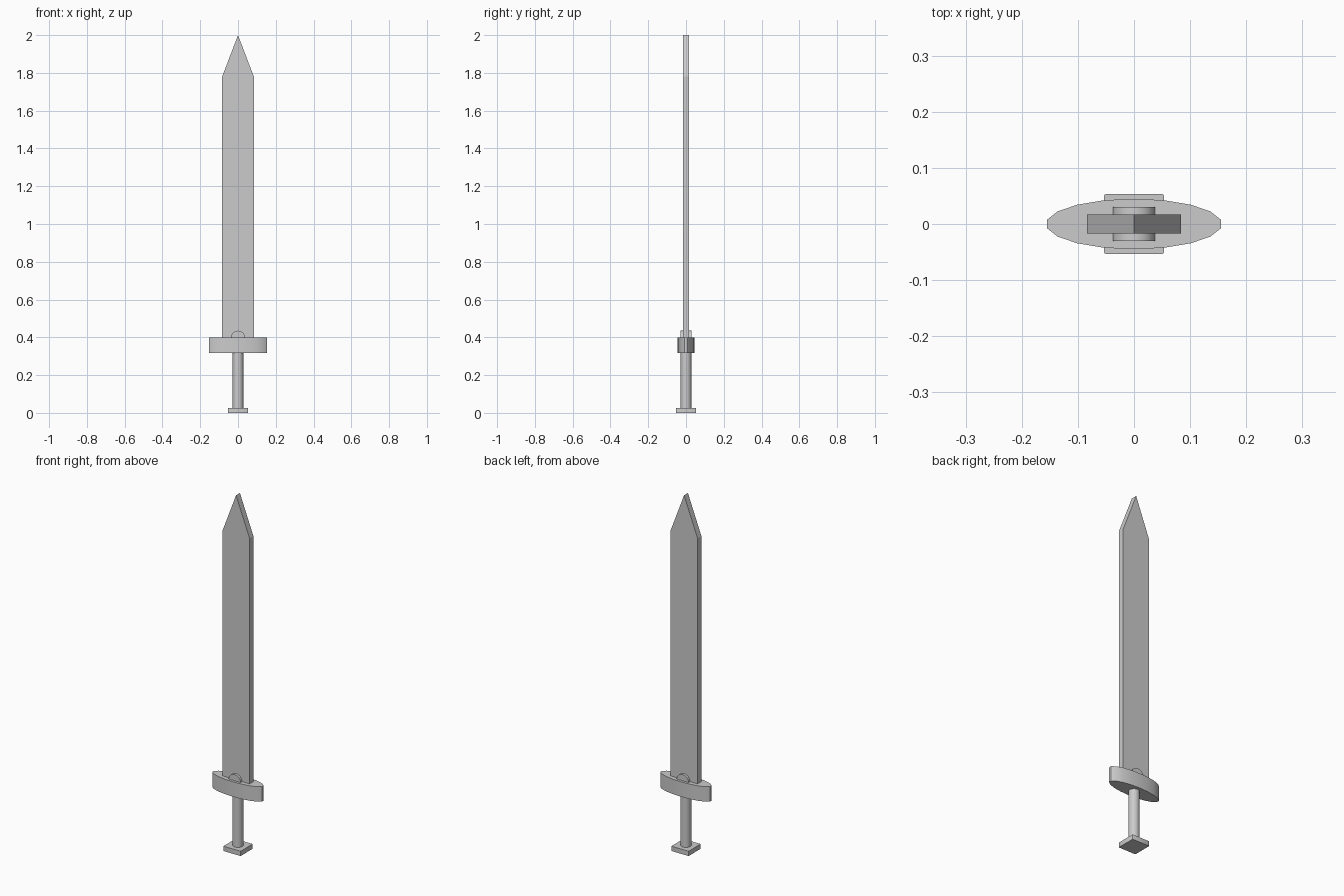
import bpy, bmesh
from math import cos, sin, radians, pi
from mathutils import Matrix

if "Cube" in bpy.data.objects:
    bpy.data.objects.remove(bpy.data.objects["Cube"])


def finish(name, bm, smooth=False):
    bmesh.ops.recalc_face_normals(bm, faces=bm.faces)
    me = bpy.data.meshes.new(name)
    bm.to_mesh(me)
    bm.free()
    ob = bpy.data.objects.new(name, me)
    bpy.context.collection.objects.link(ob)
    if smooth:
        bpy.ops.object.select_all(action='DESELECT')
        ob.select_set(True)
        bpy.context.view_layer.objects.active = ob
        bpy.ops.object.shade_smooth_by_angle(angle=radians(40))
    return ob


def prism(name, outline, direction, smooth=False):
    """Extrude a closed 3D outline along a direction."""
    bm = bmesh.new()
    face = bm.faces.new([bm.verts.new(p) for p in outline])
    out = bmesh.ops.extrude_face_region(bm, geom=[face], use_keep_orig=True)
    verts = [g for g in out["geom"] if isinstance(g, bmesh.types.BMVert)]
    bmesh.ops.translate(bm, verts=verts, vec=direction)
    return finish(name, bm, smooth)


def cylinder(name, radius, depth, matrix, sides=32):
    bm = bmesh.new()
    bmesh.ops.create_cone(bm, cap_ends=True, segments=sides, radius1=radius,
                          radius2=radius, depth=depth, matrix=matrix)
    return finish(name, bm, True)


# Flat blade with a pointed tip
W, T = 0.084, 0.017
profile = [(-W, 0.39), (W, 0.39), (W, 1.78), (0, 2.0), (-W, 1.78)]
prism("blade", [(x, -T, z) for x, z in profile], (0, 2 * T, 0))

# Oval crossguard
angles = [radians(10 + 20 * i) for i in range(18)]
prism("crossguard", [(0.157 * cos(a), 0.045 * sin(a), 0.316) for a in angles],
      (0, 0, 0.084), True)

# Round boss across the blade root
cylinder("boss", 0.038, 0.06,
         Matrix.Translation((0, 0, 0.397)) @ Matrix.Rotation(pi / 2, 4, 'X'))

# Grip
cylinder("grip", 0.028, 0.32, Matrix.Translation((0, 0, 0.17)))

# Square pommel with slightly rounded upright corners
bm = bmesh.new()
bmesh.ops.create_cube(bm, size=1, matrix=Matrix.Translation((0, 0, 0.0135))
                      @ Matrix.Diagonal((0.107, 0.107, 0.027, 1)))
upright = [e for e in bm.edges
           if abs(e.verts[0].co.z - e.verts[1].co.z) > 0.01]
bmesh.ops.bevel(bm, geom=upright, offset=0.004, segments=2, profile=0.5,
                affect='EDGES')
finish("pommel", bm, True)
